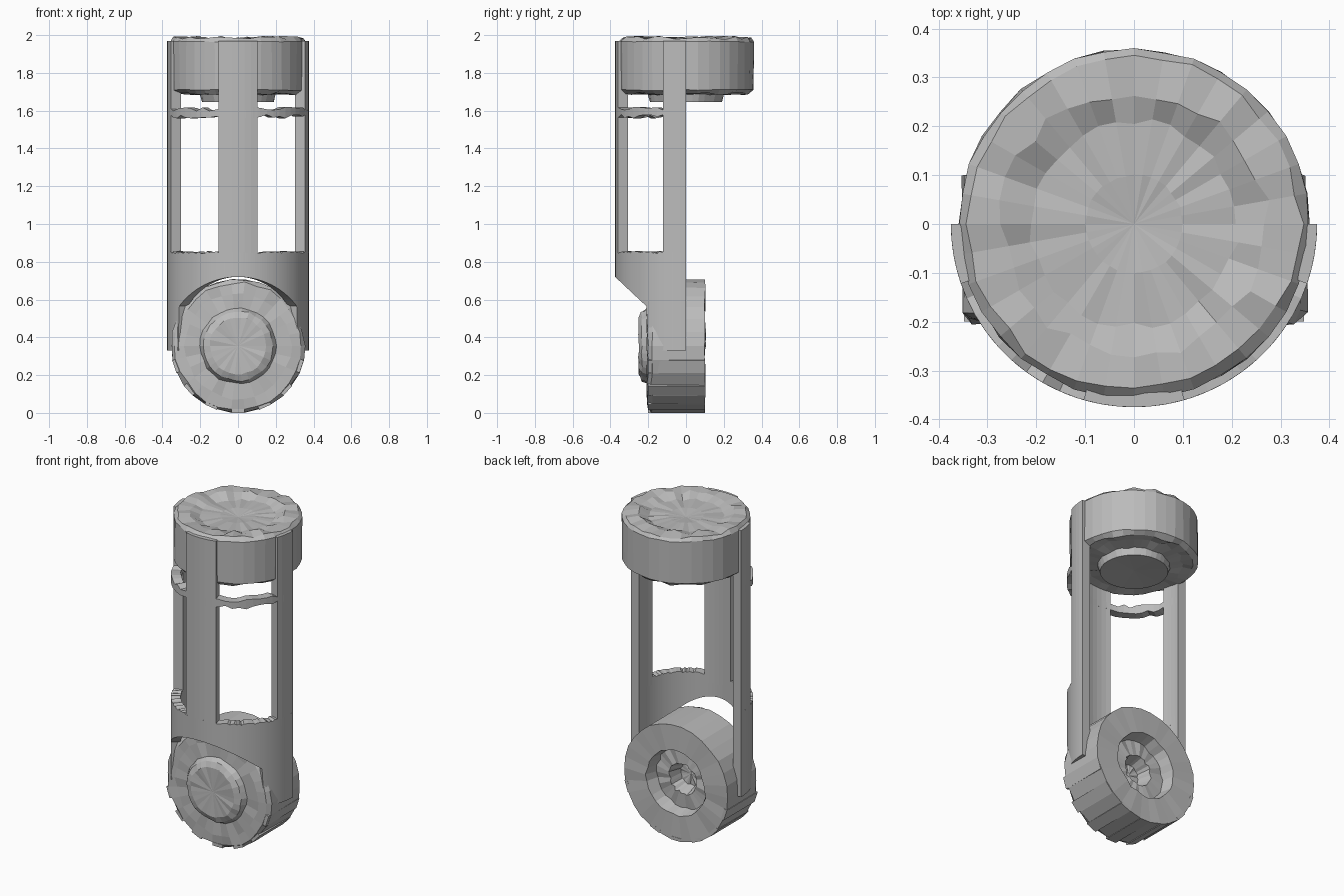
import bpy, bmesh, math, random
from mathutils import Matrix

random.seed(4)
if "Cube" in bpy.data.objects:
    bpy.data.objects.remove(bpy.data.objects["Cube"], do_unlink=True)

grey = bpy.data.materials.new("matte_grey")
grey.use_nodes = True
grey.diffuse_color = (0.5, 0.5, 0.5, 1)
bsdf = next(n for n in grey.node_tree.nodes if n.type == 'BSDF_PRINCIPLED')
bsdf.inputs["Base Color"].default_value = (0.5, 0.5, 0.5, 1)
bsdf.inputs["Roughness"].default_value = 0.8


def finish(name, bm):
    bmesh.ops.recalc_face_normals(bm, faces=bm.faces)
    mesh = bpy.data.meshes.new(name)
    bm.to_mesh(mesh)
    bm.free()
    mesh.materials.append(grey)
    obj = bpy.data.objects.new(name, mesh)
    bpy.context.collection.objects.link(obj)
    return obj


def lathe(name, profile, sides, matrix=None):
    """Closed solid of revolution; profile is (radius, height, roughness)."""
    bm = bmesh.new()
    rings = []
    for r, h, rough in profile:
        if r == 0:
            rings.append([bm.verts.new((0, 0, h))] * sides)
            continue
        ring = []
        for i in range(sides):
            a = math.tau * i / sides
            rr = r + random.uniform(-rough, rough)
            ring.append(bm.verts.new((rr * math.cos(a), rr * math.sin(a),
                                      h + random.uniform(-rough, rough))))
        rings.append(ring)
    for low, high in zip(rings, rings[1:]):
        for i in range(sides):
            j = (i + 1) % sides
            corners = list(dict.fromkeys((low[i], low[j], high[j], high[i])))
            bm.faces.new(corners)
    if matrix:
        bm.transform(matrix)
    return finish(name, bm)


def shell(name, start, end, bottom, top, steps, inner=0.32, outer=0.375):
    """Curved wall around z; angles in degrees from the front, heights by angle."""
    bm = bmesh.new()
    sections = []
    for i in range(steps + 1):
        deg = start + (end - start) * i / steps
        a = math.radians(deg)
        z0, z1 = bottom(deg), top(deg)
        sections.append([bm.verts.new((r * math.sin(a), -r * math.cos(a), z))
                         for r, z in ((inner, z0), (outer, z0), (outer, z1), (inner, z1))])
    for s, t in zip(sections, sections[1:]):
        for k in range(4):
            n = (k + 1) % 4
            bm.faces.new((s[k], s[n], t[n], t[k]))
    bm.faces.new(sections[0])
    bm.faces.new(sections[-1])
    return finish(name, bm)


WHEEL_Z = 0.355


def skirt_bottom(deg):
    """Arch around the wheel in front, straight straps at the sides."""
    a = math.radians(deg)
    if math.cos(a) * 0.375 < 0.2:
        return 0.33
    x = 0.36 * math.sin(a)
    return WHEEL_Z + math.sqrt(0.365 ** 2 - x * x)


def level(z, rough=0.0):
    return lambda deg: z + random.uniform(-rough, rough)


# Round head with a shallow dished top and a boss below
lathe("head_disc", [
    (0, 1.655, 0), (0.19, 1.645, 0), (0.2, 1.685, 0.004), (0.27, 1.695, 0.01),
    (0.33, 1.69, 0.008), (0.358, 1.71, 0.003), (0.358, 1.965, 0.003),
    (0.34, 1.985, 0.008), (0.27, 1.985, 0.012), (0.21, 1.965, 0.008),
    (0.1, 1.965, 0.002), (0, 1.955, 0)], 36)

# Half-round cage: skirt, posts and the band under the head
shell("lower_skirt", -90, 90, skirt_bottom, level(0.85, 0.006), 90)
shell("front_post", -16, 16, level(0.8), level(1.97), 6)
for side, sign in (("left", 1), ("right", -1)):
    shell(side + "_post", sign * 71, sign * 90, level(0.8), level(1.97), 4)
shell("upper_band", -90, 90, level(1.57, 0.012), level(1.61, 0.012), 30)

# Wheel with its axis front to back: front hub, ribbed rim, recessed back
to_back = Matrix.Translation((0, 0, WHEEL_Z)) @ Matrix.Rotation(math.radians(-90), 4, 'X')
lathe("wheel", [
    (0, -0.245, 0), (0.15, -0.25, 0.004), (0.185, -0.235, 0.006),
    (0.2, -0.205, 0.005), (0.28, -0.205, 0.008), (0.335, -0.2, 0.008),
    (0.352, -0.18, 0.006), (0.353, 0.1, 0.003), (0.2, 0.1, 0.006),
    (0.18, 0.03, 0.008), (0.09, 0.03, 0.008), (0.07, -0.05, 0.005),
    (0, -0.05, 0)], 30, to_back)

# Low ribs along the underside of the wheel rim
for n in range(7):
    a = math.radians(-90 + (n - 3) * 24)
    bm = bmesh.new()
    bmesh.ops.create_cube(bm, size=1, matrix=Matrix.Translation(
        (0.345 * math.cos(a), -0.05, WHEEL_Z + 0.345 * math.sin(a)))
        @ Matrix.Rotation(-a, 4, 'Y') @ Matrix.Diagonal((0.02, 0.3, 0.07, 1)))
    finish("rim_rib_%d" % (n + 1), bm)
